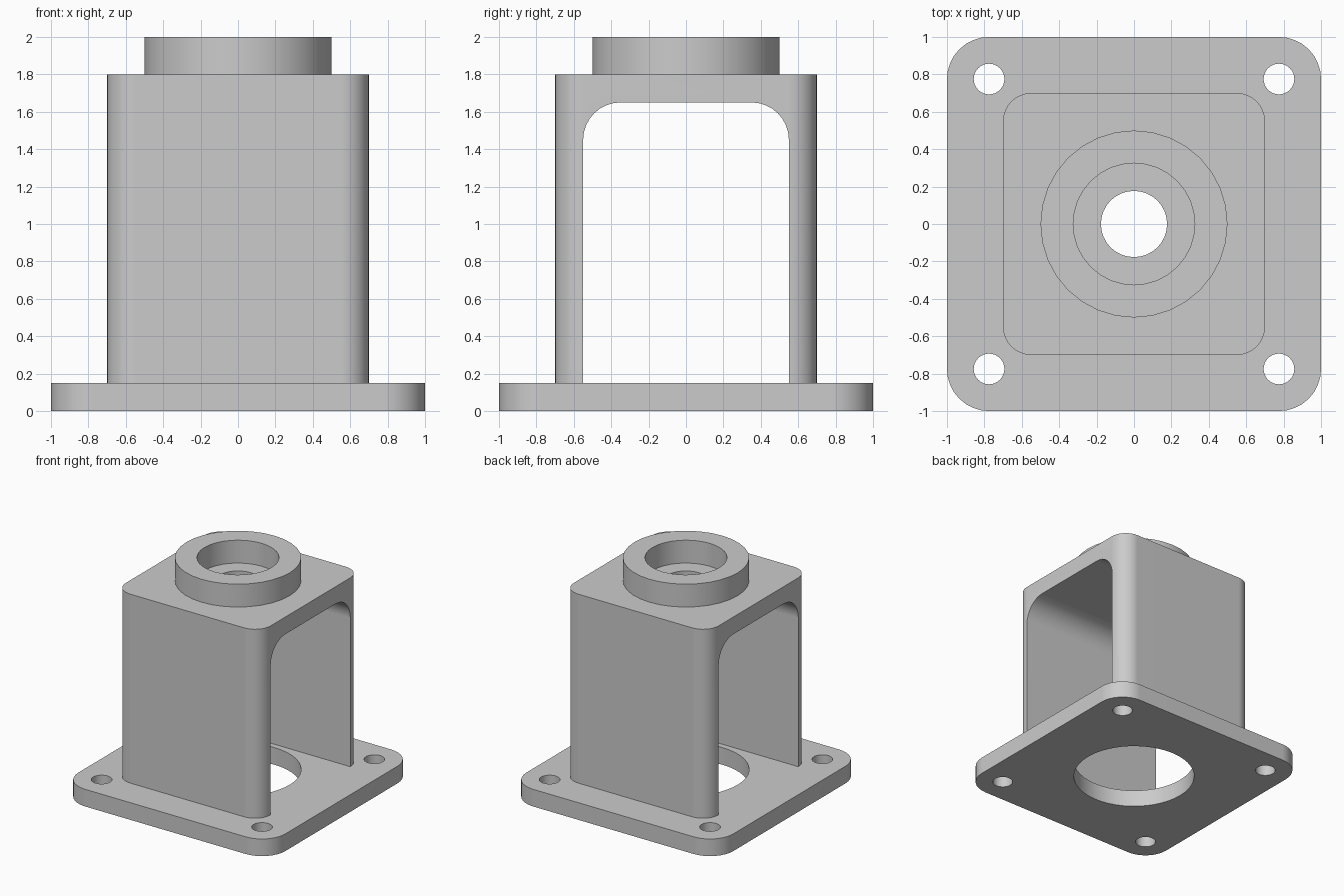
import bpy, bmesh
from math import pi, sin, cos
from mathutils import Matrix

if "Cube" in bpy.data.objects:
    bpy.data.objects.remove(bpy.data.objects["Cube"])

grey = bpy.data.materials.new("plain grey")
grey.use_nodes = True
COLOUR = (0.6, 0.6, 0.6, 1)
grey.diffuse_color = COLOUR
grey.node_tree.nodes["Principled BSDF"].inputs["Base Color"].default_value = COLOUR


def rounded(x0, x1, y0, y1, radii, steps=8):
    """Rectangle outline; radii run anticlockwise from the upper right corner."""
    corners = [(x1, y1, -1, -1), (x0, y1, 1, -1), (x0, y0, 1, 1), (x1, y0, -1, 1)]
    points = []
    for i, ((x, y, sx, sy), r) in enumerate(zip(corners, radii)):
        if r == 0:
            points.append((x, y))
            continue
        for k in range(steps + 1):
            a = pi / 2 * (i + k / steps)
            points.append((x + sx * r + r * cos(a), y + sy * r + r * sin(a)))
    return points


def circle(r, x=0, y=0, sides=32):
    return [(x + r * cos(2 * pi * k / sides), y + r * sin(2 * pi * k / sides))
            for k in range(sides)]


def prism(name, outline, low, high, turn=Matrix()):
    """Extrude an outline from low to high, then turn it."""
    bm = bmesh.new()
    face = bm.faces.new([bm.verts.new((x, y, low)) for x, y in outline])
    top = bmesh.ops.extrude_face_region(bm, geom=[face])["geom"]
    bmesh.ops.translate(bm, vec=(0, 0, high - low),
                        verts=[v for v in top if isinstance(v, bmesh.types.BMVert)])
    bmesh.ops.recalc_face_normals(bm, faces=bm.faces)
    bm.transform(turn)
    mesh = bpy.data.meshes.new(name)
    bm.to_mesh(mesh)
    bm.free()
    mesh.materials.append(grey)
    obj = bpy.data.objects.new(name, mesh)
    bpy.context.collection.objects.link(obj)
    return obj


def finish(obj, cutters):
    """Cut the openings, then smooth the rounded surfaces."""
    bpy.ops.object.select_all(action="DESELECT")
    bpy.context.view_layer.objects.active = obj
    obj.select_set(True)
    for cutter in cutters:
        mod = obj.modifiers.new("cut", "BOOLEAN")
        mod.operation, mod.solver, mod.object = "DIFFERENCE", "EXACT", cutter
        bpy.ops.object.modifier_apply(modifier=mod.name)
        bpy.data.objects.remove(cutter)
    bpy.ops.object.shade_smooth_by_angle(angle=pi / 6)
    mod = obj.modifiers.new("even shading", "WEIGHTED_NORMAL")
    mod.keep_sharp = True


BASE_TOP, BODY_TOP, BOSS_TOP = 0.15, 1.8, 2.0

# Base plate with a large centre opening and four bolt holes
base = prism("base_plate", rounded(-1, 1, -1, 1, [0.225] * 4), 0, BASE_TOP)
holes = [prism("centre_cutter", circle(0.5, sides=48), -0.1, 0.3)]
for x in (-0.775, 0.775):
    for y in (-0.775, 0.775):
        holes.append(prism("bolt_cutter", circle(0.082, x, y), -0.1, 0.3))
finish(base, holes)

# Arched housing, open on both sides, with a shaft hole through its roof
housing = prism("housing", rounded(-0.7, 0.7, -0.7, 0.7, [0.15] * 4), BASE_TOP, BODY_TOP)
along_x = Matrix(((0, 0, 1, 0), (1, 0, 0, 0), (0, 1, 0, 0), (0, 0, 0, 1)))
arch = prism("arch_cutter", rounded(-0.55, 0.55, 0, 1.65, [0.2, 0.2, 0, 0]), -1, 1, along_x)
finish(housing, [arch, prism("shaft_cutter", circle(0.177), 1.5, 2.1)])

# Bearing ring on the roof
ring = prism("bearing_ring", circle(0.5), BODY_TOP, BOSS_TOP)
finish(ring, [prism("bore_cutter", circle(0.325), 1.7, 2.1)])
